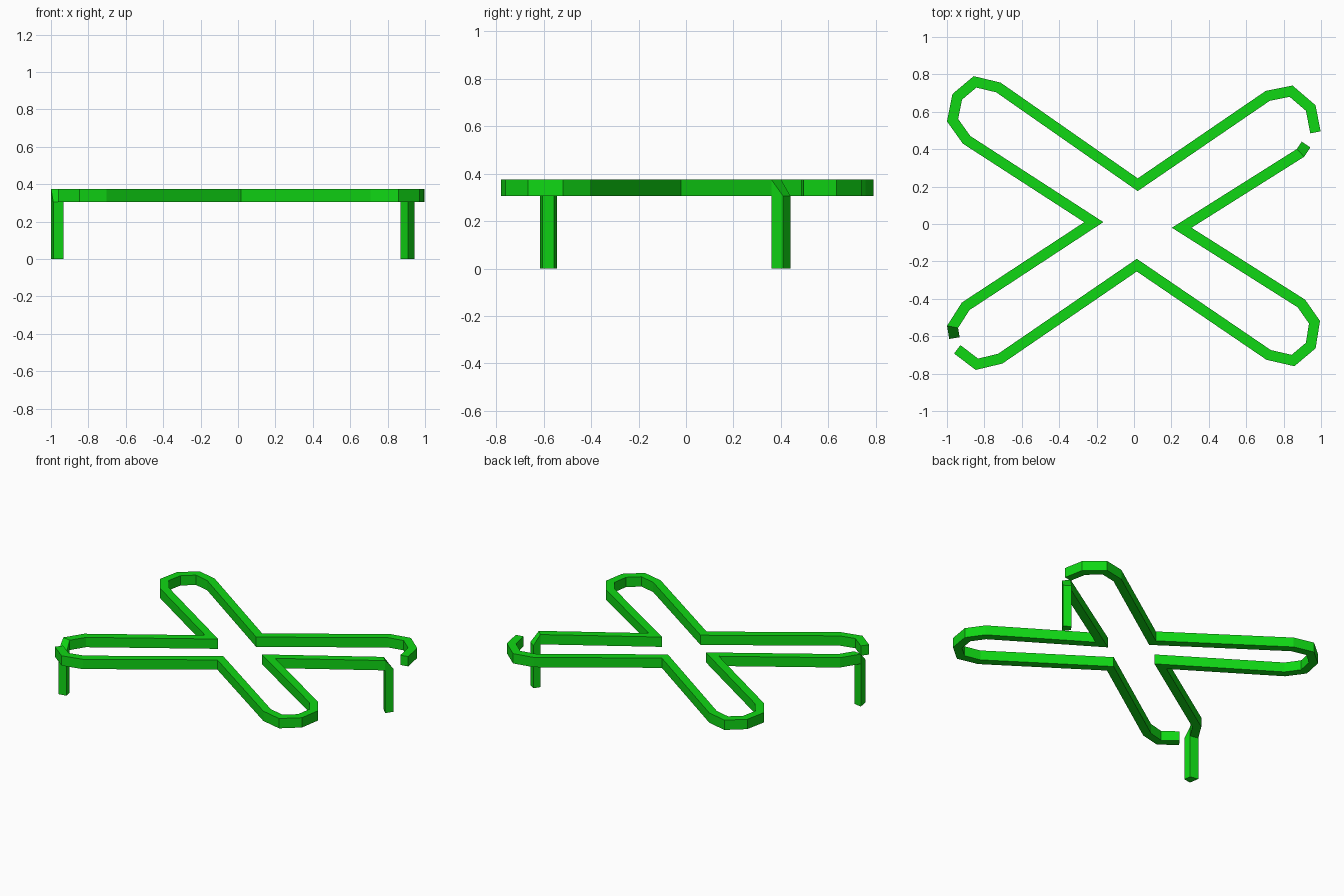
import bpy, bmesh
from mathutils import Vector

WIDTH = 0.056
RAIL_BOTTOM, RAIL_TOP = 0.305, 0.375

default_cube = bpy.data.objects.get("Cube")
if default_cube:
    bpy.data.objects.remove(default_cube, do_unlink=True)

green = bpy.data.materials.new("bright green")
colour = (0.005, 0.68, 0.007, 1.0)
green.diffuse_color = colour
green.use_nodes = True
green.node_tree.nodes["Principled BSDF"].inputs["Base Color"].default_value = colour


def mitred_edges(path):
    """Left and right edge points of a flat band that follows the path."""
    points = [Vector(p) for p in path]
    edges = []
    for i, point in enumerate(points):
        before = points[max(i - 1, 0)]
        after = points[min(i + 1, len(points) - 1)]
        d_in = (point - before).normalized() if i else (after - point).normalized()
        d_out = (after - point).normalized() if after != point else d_in
        n_in = Vector((-d_in.y, d_in.x))
        n_out = Vector((-d_out.y, d_out.x))
        mitre = (n_in + n_out).normalized()
        offset = mitre * (WIDTH / 2 / mitre.dot(n_in))
        edges.append((point + offset, point - offset))
    return edges


def band(name, edges, bottoms, tops):
    """Solid strip with a four-cornered section at every pair of edge points."""
    bm = bmesh.new()
    rings = []
    for (left, right), low, high in zip(edges, bottoms, tops):
        corners = ((left, low), (right, low), (right, high), (left, high))
        rings.append([bm.verts.new((p.x, p.y, z)) for p, z in corners])
    for a, b in zip(rings, rings[1:]):
        for k in range(4):
            m = (k + 1) % 4
            bm.faces.new((a[k], a[m], b[m], b[k]))
    bm.faces.new(rings[0])
    bm.faces.new(rings[-1][::-1])
    bmesh.ops.recalc_face_normals(bm, faces=bm.faces)
    mesh = bpy.data.meshes.new(name)
    bm.to_mesh(mesh)
    bm.free()
    mesh.materials.append(green)
    obj = bpy.data.objects.new(name, mesh)
    bpy.context.collection.objects.link(obj)


# Centre lines: each starts at its leg, rounds the lobes and ends free
paths = {
    "back": [(-.96, -.61), (-.97, -.55), (-.9, -.44), (-.215, .01), (-.895, .45),
             (-.97, .555), (-.945, .68), (-.85, .76), (-.725, .73), (.02, .21),
             (.715, .685), (.84, .71), (.945, .62), (.97, .49)],
    "front": [(.92, .425), (.89, .38), (.255, -.02), (.895, -.425), (.965, -.525),
              (.945, -.65), (.85, -.73), (.72, -.7), (.015, -.22), (-.715, -.72),
              (-.84, -.75), (-.945, -.67)],
}

for side, path in paths.items():
    edges = mitred_edges(path)
    # Level rail
    rail = edges[1:]
    band(side + "_rail", rail, [RAIL_BOTTOM] * len(rail), [RAIL_TOP] * len(rail))
    # Leg with a sloping shoulder up to the rail
    band(side + "_leg", edges[:2], [0, 0], [RAIL_BOTTOM, RAIL_TOP])
